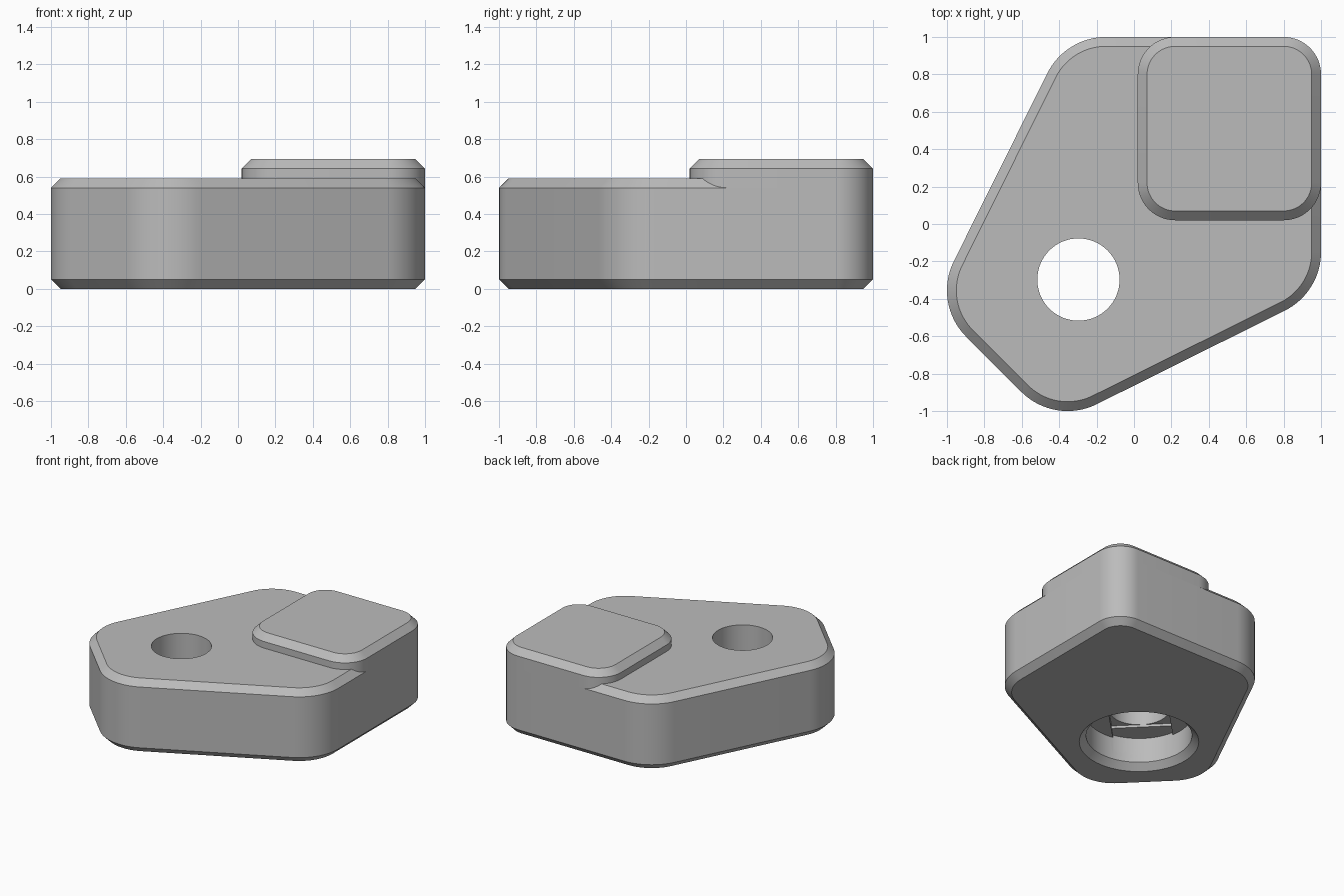
import bpy, bmesh, math

if "Cube" in bpy.data.objects:
    bpy.data.objects.remove(bpy.data.objects["Cube"])

grey = bpy.data.materials.new("plain grey")
grey.use_nodes = True
COLOUR = (0.5, 0.5, 0.5, 1)
grey.diffuse_color = COLOUR
grey.node_tree.nodes["Principled BSDF"].inputs["Base Color"].default_value = COLOUR

TOP, PAD_TOP, CHAMFER = 0.59, 0.693, 0.05
HOLE_X = HOLE_Y = -0.297
HOLE_R, BORE_R = 0.22, 0.387


def outline(arcs, inset=0, steps=16):
    """Points round a shape made of corner arcs: x, y, radius, start, end."""
    points = []
    for x, y, r, start, end in arcs:
        for i in range(steps + 1):
            a = math.radians(start + (end - start) * i / steps)
            points.append((x + (r - inset) * math.cos(a), y + (r - inset) * math.sin(a)))
    return points


def circle(r, steps=64):
    turns = [math.tau * i / steps for i in range(steps)]
    return [(HOLE_X + r * math.cos(a), HOLE_Y + r * math.sin(a)) for a in turns]


def diagonal_box(length, width):
    """Rectangle on the hole centre, turned to lie along the diagonal."""
    c = math.sqrt(0.5)
    corners = [(-1, -1), (1, -1), (1, 1), (-1, 1)]
    return [(HOLE_X + (u * length - v * width) * c, HOLE_Y + (u * length + v * width) * c)
            for u, v in corners]


def loft(name, rings):
    """Closed solid through rings of equal point count, listed upwards."""
    bm = bmesh.new()
    loops = [[bm.verts.new((x, y, z)) for x, y in pts] for pts, z in rings]
    for low, high in zip(loops, loops[1:]):
        for i in range(len(low)):
            bm.faces.new((low[i - 1], low[i], high[i], high[i - 1]))
    bm.faces.new(loops[0][::-1])
    bm.faces.new(loops[-1])
    mesh = bpy.data.meshes.new(name)
    bm.to_mesh(mesh)
    bm.free()
    mesh.materials.append(grey)
    obj = bpy.data.objects.new(name, mesh)
    bpy.context.collection.objects.link(obj)
    return obj


def activate(obj):
    bpy.ops.object.select_all(action='DESELECT')
    obj.select_set(True)
    bpy.context.view_layer.objects.active = obj


def cut(obj, cutter):
    cutter.hide_render = True
    activate(obj)
    mod = obj.modifiers.new("cut", 'BOOLEAN')
    mod.operation, mod.solver, mod.object = 'DIFFERENCE', 'EXACT', cutter
    bpy.ops.object.modifier_apply(modifier=mod.name)
    bpy.data.objects.remove(cutter)


# Five-sided body with rounded corners and chamfered rims
slant = math.degrees(math.atan(2))
body_arcs = [
    (0.65, -0.15, 0.35, -slant, 0),
    (0.8, 0.8, 0.2, 0, 90),
    (-0.15, 0.65, 0.35, 90, 90 + slant),
    (-0.65, -0.355, 0.35, 90 + slant, 225),
    (-0.355, -0.65, 0.35, 225, 360 - slant),
]
full, inner = outline(body_arcs), outline(body_arcs, CHAMFER)
body = loft("body", [(inner, 0), (full, CHAMFER), (full, TOP - CHAMFER), (inner, TOP)])

# Raised rounded pad on the back left corner
pad_arcs = [(x, y, 0.2, a, a + 90) for x, y, a in
            [(0.8, 0.8, 0), (0.22, 0.8, 90), (0.22, 0.22, 180), (0.8, 0.22, 270)]]
pad_full = outline(pad_arcs)
pad = loft("raised_pad", [(pad_full, TOP - CHAMFER), (pad_full, PAD_TOP - CHAMFER),
                          (outline(pad_arcs, CHAMFER), PAD_TOP)])

# Through hole, chamfered counterbore, and the two thin steps above it
LEDGE, STEP = 0.23, 0.02
cut(body, loft("hole_cutter", [(circle(HOLE_R), 0.1), (circle(HOLE_R), 1)]))
cut(body, loft("square_cutter", [(diagonal_box(HOLE_R, HOLE_R), z)
                                 for z in (0.1, LEDGE + 2 * STEP)]))
slot = loft("slot_cutter", [(diagonal_box(1, HOLE_R), z) for z in (0.1, LEDGE + STEP)])
bore_limit = loft("bore_limit", [(circle(BORE_R), z) for z in (0, 1)])
activate(slot)
trim = slot.modifiers.new("trim", 'BOOLEAN')
trim.operation, trim.solver, trim.object = 'INTERSECT', 'EXACT', bore_limit
bpy.ops.object.modifier_apply(modifier=trim.name)
bpy.data.objects.remove(bore_limit)
cut(body, slot)
cut(body, loft("bore_cutter", [(circle(BORE_R + 2 * CHAMFER), -CHAMFER),
                               (circle(BORE_R), CHAMFER), (circle(BORE_R), LEDGE)]))

for part in (body, pad):
    activate(part)
    bpy.ops.object.shade_smooth_by_angle(angle=math.radians(30))
